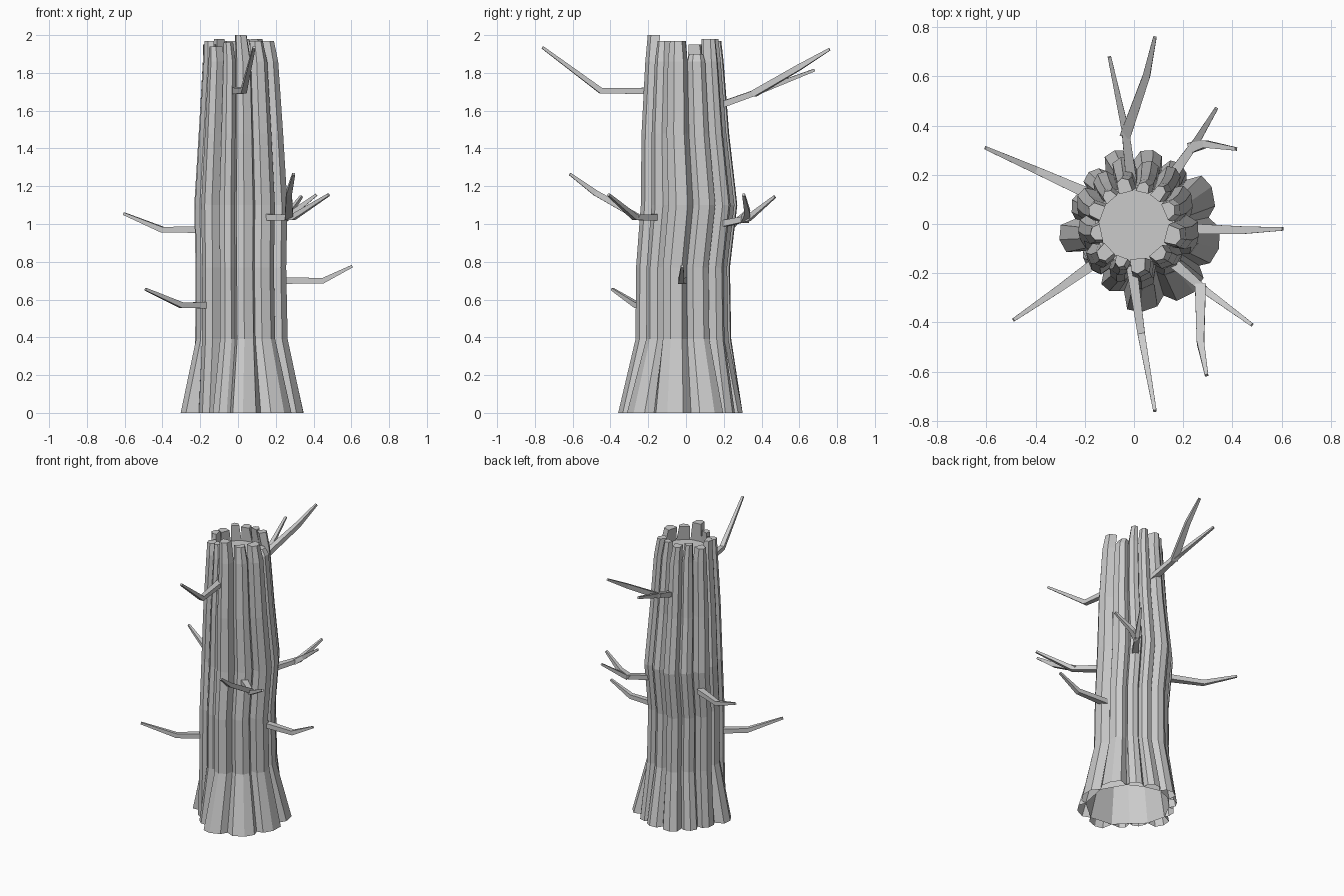
import bpy, bmesh
from math import radians, cos, sin
from mathutils import Vector

cube = bpy.data.objects.get("Cube")
if cube:
    bpy.data.objects.remove(cube, do_unlink=True)

grey = bpy.data.materials.new("dead_wood_grey")
grey.use_nodes = True
colour = (0.6, 0.6, 0.6, 1)
grey.diffuse_color = colour
grey.node_tree.nodes["Principled BSDF"].inputs["Base Color"].default_value = colour


def make_object(name, bm):
    bmesh.ops.recalc_face_normals(bm, faces=bm.faces)
    mesh = bpy.data.meshes.new(name)
    bm.to_mesh(mesh)
    bm.free()
    mesh.materials.append(grey)
    obj = bpy.data.objects.new(name, mesh)
    bpy.context.collection.objects.link(obj)
    return obj


def loft(name, sections, cap_start=True):
    """Skin a row of equal point loops and cap the ends."""
    bm = bmesh.new()
    rings = [[bm.verts.new(p) for p in s] for s in sections]
    n = len(rings[0])
    for a, b in zip(rings, rings[1:]):
        for i in range(n):
            j = (i + 1) % n
            bm.faces.new((a[i], a[j], b[j], b[i]))
    if cap_start:
        bm.faces.new(rings[0])
    bm.faces.new(rings[-1])
    return make_object(name, bm)


# Bark planks: angle, foot radius, top height
planks = [(-87, .36, 2.0), (-48, .37, 1.97), (-17, .36, 1.97), (27, .35, 1.90),
          (53, .31, 1.98), (75, .31, 1.98), (105, .31, 1.97), (131, .28, 1.98),
          (158, .27, 1.95), (192, .31, 1.97), (224, .26, 1.94), (250, .29, 1.96)]
# Trunk levels: height, radius, centre x, centre y, plank width
levels = [(0, None, 0, 0, 1), (.39, .25, .015, -.01, 1), (.77, .245, .012, -.012, 1),
          (1.1, .252, .012, .02, 1), (1.48, .228, .012, .0, 1),
          (1.86, .203, .01, -.005, 1), (None, .19, 0, -.005, .82)]
count = len(planks)


def polar(cx, cy, r, angle, z):
    return Vector((cx + r * cos(radians(angle)), cy + r * sin(radians(angle)), z))


for i, (angle, foot, top) in enumerate(planks):
    before, after = planks[i - 1], planks[(i + 1) % count]
    low = angle - ((angle - before[0]) % 360) / 2
    high = angle + ((after[0] - angle) % 360) / 2
    bump = .008 * (-1) ** i
    sections = []
    for z, radius, cx, cy, width in levels:
        r = foot if radius is None else radius + bump
        base = radius if radius is not None else None
        in_low = (base or (foot + before[1]) / 2) - .05
        in_high = (base or (foot + after[1]) / 2) - .05
        z = top if z is None else z
        a, b = (low - angle) * width, (high - angle) * width
        sections.append([polar(cx, cy, in_low, angle + a, z),
                         polar(cx, cy, r - .012, angle + a * .66, z),
                         polar(cx, cy, r, angle + (a + b) * .15, z),
                         polar(cx, cy, r - .012, angle + b * .66, z),
                         polar(cx, cy, in_high, angle + b, z)])
    loft("bark_plank_%d" % (i + 1), sections, cap_start=False)

# Sunken heartwood floor inside the broken top
bm = bmesh.new()
bm.faces.new([bm.verts.new(polar(.005, -.005, .165, 30 * k, 1.87)) for k in range(12)])
make_object("heartwood_top", bm)


# Bare branches: each a bent, tapering four-sided stick
def branch(name, *points):
    pts = [Vector(p) for p in points]
    sections = []
    for k, p in enumerate(pts):
        along = (pts[min(k + 1, 2)] - pts[max(k - 1, 0)]).normalized()
        side = along.cross(Vector((0, 0, 1))).normalized()
        up = side.cross(along)
        w, h = ((.022, .017), (.015, .015), (.007, .007))[k]
        sections.append([p + side * w * sx + up * h * sy
                         for sx, sy in ((-1, -1), (1, -1), (1, 1), (-1, 1))])
    loft(name, sections)


branch("front_branch", (-.01, -.17, 1.705), (.03, -.45, 1.705), (.085, -.76, 1.935))
branch("front_left_branch", (.15, -.15, 1.035), (.29, -.27, 1.035), (.48, -.41, 1.155))
branch("front_left_fork", (.27, -.25, 1.035), (.27, -.48, 1.165), (.295, -.615, 1.265))
branch("left_branch", (.22, -.02, .7), (.45, -.025, .7), (.605, -.02, .777))
branch("back_left_branch", (.15, .19, 1.0), (.25, .33, 1.03), (.335, .47, 1.145))
branch("back_left_fork", (.23, .31, 1.02), (.29, .325, 1.06), (.415, .305, 1.155))
branch("back_branch", (-.01, .17, 1.625), (-.035, .38, 1.70), (-.1, .68, 1.815))
branch("back_fork", (-.035, .36, 1.69), (.05, .6, 1.83), (.085, .76, 1.925))
branch("back_right_branch", (-.2, .13, .97), (-.4, .22, .97), (-.605, .31, 1.055))
branch("front_right_branch", (-.14, -.145, .57), (-.3, -.26, .57), (-.49, -.39, .655))
